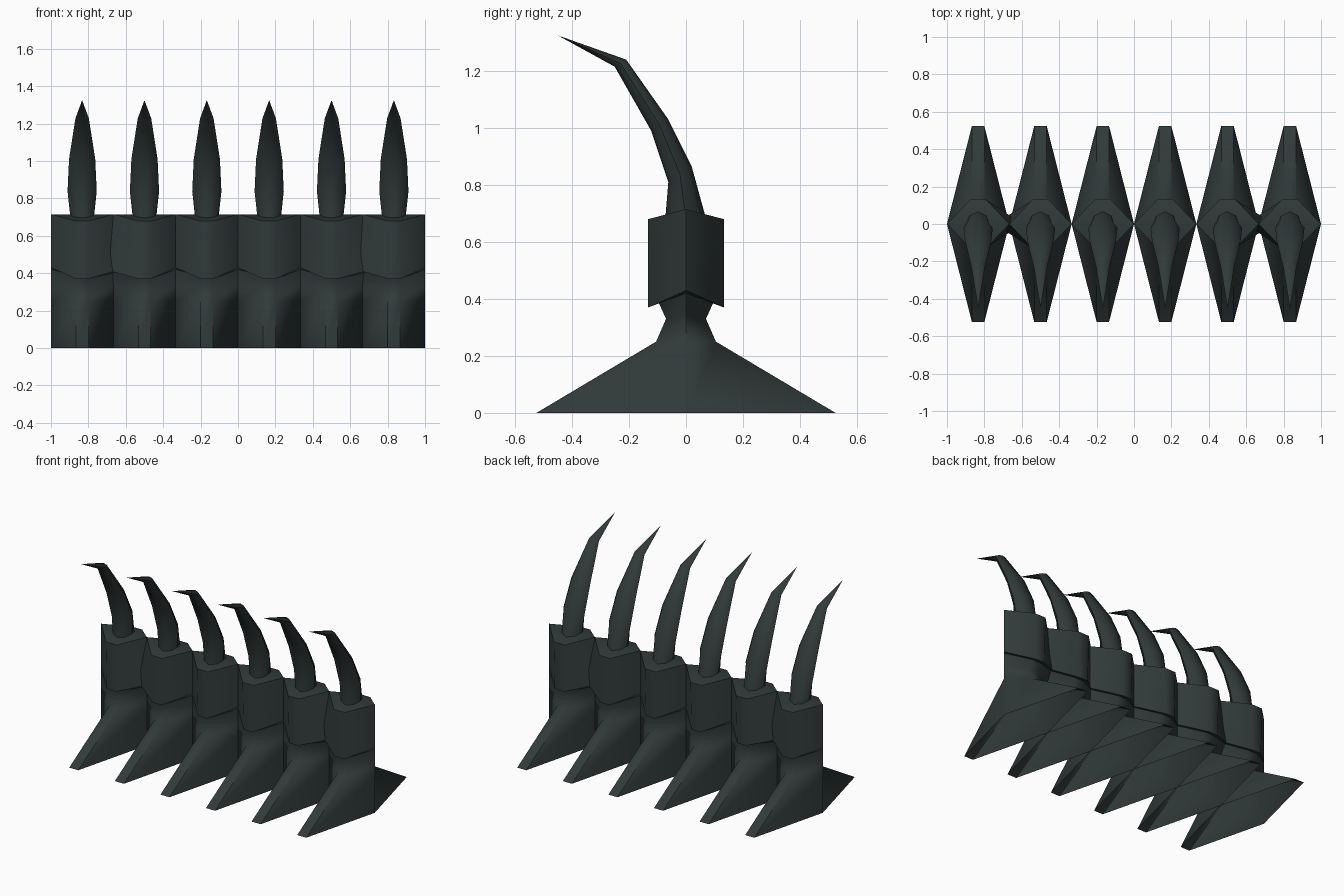
import bpy, bmesh, math

if "Cube" in bpy.data.objects:
    bpy.data.objects.remove(bpy.data.objects["Cube"])

mat = bpy.data.materials.new("dark slate")
mat.diffuse_color = (0.030, 0.042, 0.041, 1)
mat.use_nodes = True
mat.node_tree.nodes["Principled BSDF"].inputs["Base Color"].default_value = mat.diffuse_color

SEG = 1 / 3          # segment spacing
HALF = SEG / 2


def finish(bm, name, x, angle):
    bmesh.ops.recalc_face_normals(bm, faces=bm.faces)
    me = bpy.data.meshes.new(name)
    bm.to_mesh(me)
    bm.free()
    me.materials.append(mat)
    ob = bpy.data.objects.new(name, me)
    ob.location.x = x
    bpy.context.collection.objects.link(ob)
    bpy.ops.object.select_all(action='DESELECT')
    ob.select_set(True)
    bpy.context.view_layer.objects.active = ob
    bpy.ops.object.shade_smooth_by_angle(angle=math.radians(angle))


def bridge(bm, rings):
    for a, b in zip(rings, rings[1:]):
        n = len(a)
        for i in range(n):
            bm.faces.new((a[i], a[(i + 1) % n], b[(i + 1) % n], b[i]))


# segment levels: tip half width, half depth, height at tip, height at side edge
LEVELS = [
    (0.033, 0.525, 0.00, 0.00),   # flared foot
    (0.033, 0.105, 0.25, 0.25),
    (0.033, 0.070, 0.33, 0.34),   # waist
    (0.033, 0.095, 0.385, 0.42),
    (0.033, 0.133, 0.37, 0.43),   # collar lip
    (0.040, 0.133, 0.68, 0.715),  # collar top
]


def segment(x, left_bulge, right_bulge):
    bm = bmesh.new()
    rings = []
    for k, (w, d, zc, zs) in enumerate(LEVELS):
        bl, br = (left_bulge, right_bulge) if k in (3, 4) else (0, 0)
        pts = [(-HALF - bl, 0, zs), (-w, -d, zc), (w, -d, zc),
               (HALF + br, 0, zs), (w, d, zc), (-w, d, zc)]
        rings.append([bm.verts.new(p) for p in pts])
    bridge(bm, rings)
    # ridged roof, underside stays open
    t = rings[-1]
    bm.faces.new((t[0], t[1], t[2], t[3]))
    bm.faces.new((t[3], t[4], t[5], t[0]))
    finish(bm, "segment", x, 50)


# claw sections: front (y, z), back (y, z), half width
CLAW = [
    (-0.072, 0.69, 0.068, 0.69, 0.062),
    (-0.062, 0.81, 0.020, 0.865, 0.078),
    (-0.122, 0.99, -0.062, 1.03, 0.070),
    (-0.250, 1.215, -0.210, 1.24, 0.036),
]


def claw(x):
    bm = bmesh.new()
    rings = []
    for fy, fz, by, bz, w in CLAW:
        ring = []
        for i in range(8):
            a = math.tau * i / 8
            t = 0.5 - 0.5 * math.cos(a)
            ring.append(bm.verts.new((w * math.sin(a), fy + (by - fy) * t,
                                      fz + (bz - fz) * t)))
        rings.append(ring)
    bridge(bm, rings)
    tip = bm.verts.new((0, -0.45, 1.325))
    last = rings[-1]
    for i in range(8):
        bm.faces.new((last[i], last[(i + 1) % 8], tip))
    finish(bm, "claw", x, 50)


# row of six; the end joints have swollen, overlapping collars
BULGE = {0: (0, 0.07), 1: (0.08, 0), 4: (0, 0.08), 5: (0.07, 0)}
for i in range(6):
    cx = -1 + HALF + i * SEG
    segment(cx, *BULGE.get(i, (0, 0)))
    claw(cx)
